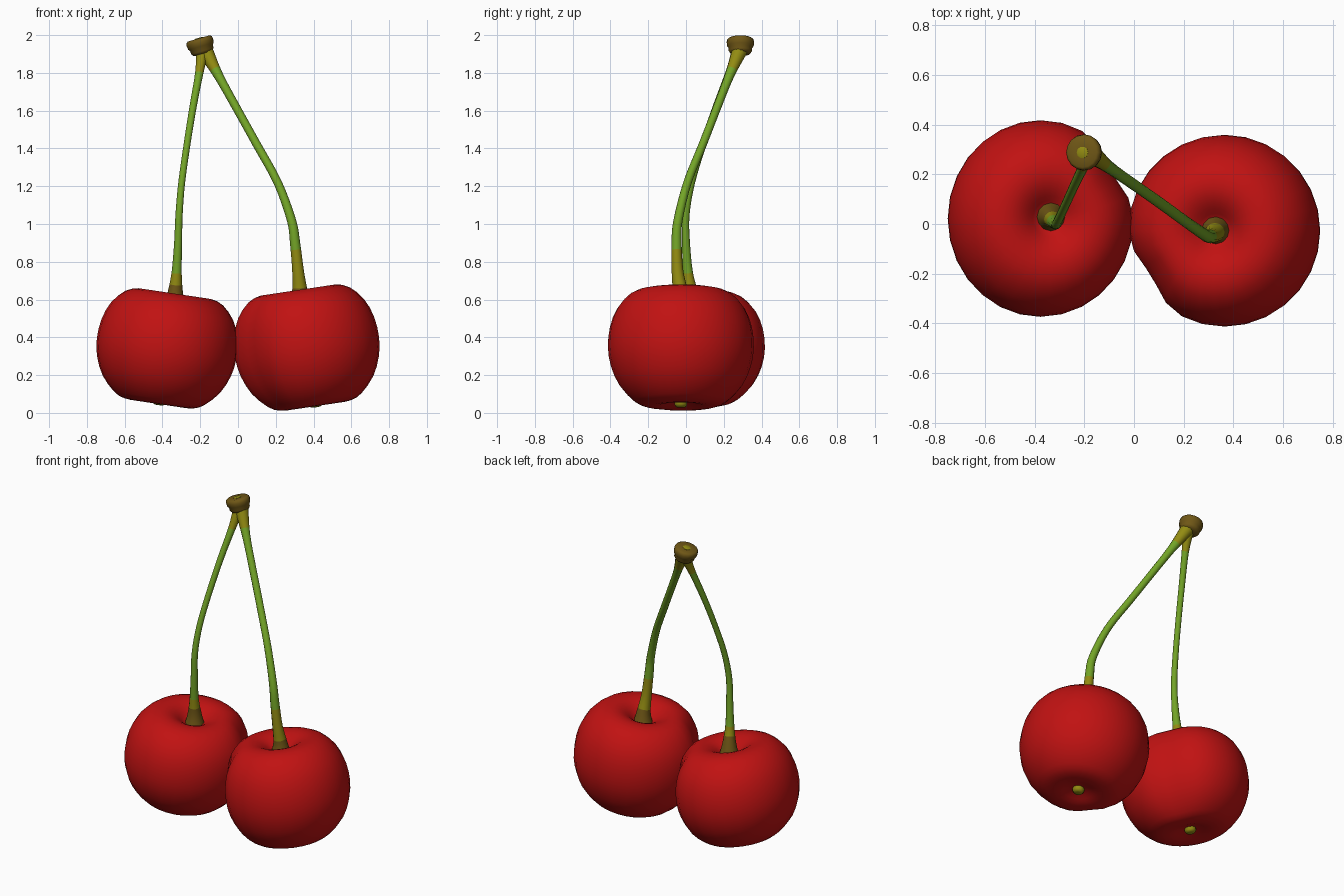
import bpy, bmesh, math
from mathutils import Vector, Matrix

if "Cube" in bpy.data.objects:
    bpy.data.objects.remove(bpy.data.objects["Cube"])


def material(name, rgb):
    m = bpy.data.materials.new(name)
    m.diffuse_color = (*rgb, 1)
    m.use_nodes = True
    m.node_tree.nodes["Principled BSDF"].inputs["Base Color"].default_value = m.diffuse_color
    return m


RED = material("cherry red", (0.53, 0.006, 0.006))
GREEN = material("stem green", (0.17, 0.37, 0.02))
OLIVE = material("olive yellow", (0.29, 0.26, 0.006))
BROWN = material("woody brown", (0.16, 0.095, 0.008))


def skin(name, rings, mats, pick=None, matrix=None):
    """Join rings of points into a closed smooth surface; pick(i) = material of band i."""
    bm = bmesh.new()
    vs = [[bm.verts.new(p) for p in ring] for ring in rings]
    n = len(rings[0])
    for i in range(len(vs) - 1):
        for j in range(n):
            k = (j + 1) % n
            f = bm.faces.new((vs[i][j], vs[i][k], vs[i + 1][k], vs[i + 1][j]))
            f.material_index = pick(i) if pick else 0
    for i, ring in ((0, vs[0]), (len(vs) - 2, vs[-1])):
        f = bm.faces.new(ring)
        f.material_index = pick(i) if pick else 0
    bmesh.ops.recalc_face_normals(bm, faces=bm.faces)
    me = bpy.data.meshes.new(name)
    bm.to_mesh(me)
    bm.free()
    for m in mats:
        me.materials.append(m)
    ob = bpy.data.objects.new(name, me)
    bpy.context.collection.objects.link(ob)
    if matrix:
        ob.matrix_world = matrix
    bpy.ops.object.select_all(action='DESELECT')
    ob.select_set(True)
    bpy.context.view_layer.objects.active = ob
    bpy.ops.object.shade_smooth_by_angle(angle=math.radians(50))
    return ob


def lathe(profile, n, shape=None):
    rings = []
    for r, z in profile:
        ring = []
        for j in range(n):
            a = 2 * math.pi * j / n
            k = shape(a, r) if shape else 1
            ring.append((r * k * math.cos(a), r * k * math.sin(a), z))
        rings.append(ring)
    return rings


def spline(pts, steps):
    """Catmull-Rom resampling of points of any dimension."""
    p = [Vector(q) for q in pts]
    p = [2 * p[0] - p[1]] + p + [2 * p[-1] - p[-2]]
    out = []
    for i in range(1, len(p) - 2):
        a, b, c, d = p[i - 1:i + 3]
        for s in range(steps):
            t = s / steps
            out.append(0.5 * (2 * b + (c - a) * t + (2 * a - 5 * b + 4 * c - d) * t * t
                              + (3 * b - a - 3 * c + d) * t ** 3))
    return out + [p[-2]]


# Cherries: dimpled lathe with a soft suture groove on one side
FRUIT = [(0.012, 0.235), (0.05, 0.242), (0.09, 0.275), (0.14, 0.303), (0.2, 0.31),
         (0.27, 0.285), (0.338, 0.21), (0.376, 0.11), (0.386, 0.0), (0.37, -0.1),
         (0.325, -0.2), (0.25, -0.28), (0.19, -0.308), (0.12, -0.31), (0.06, -0.292),
         (0.01, -0.285)]
GROOVE = math.radians(212)


def suture(a, r):
    d = (a - GROOVE + math.pi) % (2 * math.pi) - math.pi
    return 1 - 0.11 * math.exp(-(d / 0.32) ** 2) * min(1, r / 0.3)


CALYX = [(0.035, 0.03), (0.035, -0.012), (0.026, -0.024), (0.012, -0.026)]
for side, loc, turn, scale in (("right", (0.365, -0.027, 0.344), 0, (1, 1, 1)),
                               ("left", (-0.377, 0.022, 0.34), math.pi, (0.97, 1.025, 0.95))):
    mat = (Matrix.Translation(loc) @ Matrix.Rotation(turn, 4, 'Z')
           @ Matrix.Rotation(math.radians(-8.5), 4, 'Y') @ Matrix.Diagonal((*scale, 1)))
    skin(side + "_cherry", lathe(spline(FRUIT, 2), 28, suture), [RED], None, mat)
    skin(side + "_blossom_scar", lathe(CALYX, 10), [OLIVE], None,
         mat @ Matrix.Translation((0, 0, -0.292)))


# Stems: tapered tubes (x, y, z, radius), flared at both ends
def stem(name, pts, low, n=12):
    path = spline(pts, 4)
    centre = [p.to_3d() if len(p) == 3 else Vector(p[:3]) for p in path]
    rings = []
    for i, p in enumerate(path):
        t = (centre[min(i + 1, len(path) - 1)] - centre[max(i - 1, 0)]).normalized()
        u = Vector((0, 1, 0)).cross(t).normalized()
        v = t.cross(u)
        rings.append([centre[i] + p[3] * (math.cos(2 * math.pi * j / n) * u
                                          + math.sin(2 * math.pi * j / n) * v)
                      for j in range(n)])

    def pick(i):
        z = (centre[i].z + centre[i + 1].z) / 2
        return 2 if z < 0.67 else 1 if z < low or z > 1.81 else 0
    skin(name, rings, [GREEN, OLIVE, BROWN], pick)


stem("left_stem", [(-0.335, 0.03, 0.55, 0.062), (-0.332, 0.025, 0.63, 0.042),
                   (-0.325, 0.01, 0.74, 0.027), (-0.317, 0.0, 0.9, 0.021),
                   (-0.312, 0.0, 1.05, 0.019), (-0.298, 0.03, 1.22, 0.018),
                   (-0.27, 0.09, 1.42, 0.018), (-0.238, 0.16, 1.62, 0.019),
                   (-0.205, 0.23, 1.8, 0.022), (-0.188, 0.28, 1.92, 0.034)], 0.73)
stem("right_stem", [(0.33, -0.025, 0.56, 0.062), (0.328, -0.03, 0.64, 0.042),
                    (0.318, -0.045, 0.75, 0.031), (0.302, -0.05, 0.9, 0.027),
                    (0.283, -0.042, 1.02, 0.024), (0.21, 0.008, 1.22, 0.022),
                    (0.1, 0.088, 1.42, 0.022), (0.0, 0.158, 1.6, 0.022),
                    (-0.1, 0.228, 1.78, 0.025), (-0.175, 0.285, 1.92, 0.042)], 0.85)

# Woody node joining the stems, with a pale scar on top
TILT = (Matrix.Translation((-0.197, 0.288, 1.945))
        @ Matrix.Rotation(math.radians(-16), 4, 'Y'))
NODE = [(0.03, -0.048), (0.052, -0.044), (0.062, -0.03), (0.062, -0.014), (0.07, -0.004),
        (0.073, 0.018), (0.07, 0.032), (0.06, 0.039), (0.022, 0.037)]
skin("stem_node", lathe(NODE, 16), [BROWN], None, TILT)
skin("node_scar", lathe([(0.024, 0.03), (0.024, 0.039), (0.016, 0.042)], 10), [OLIVE], None, TILT)
